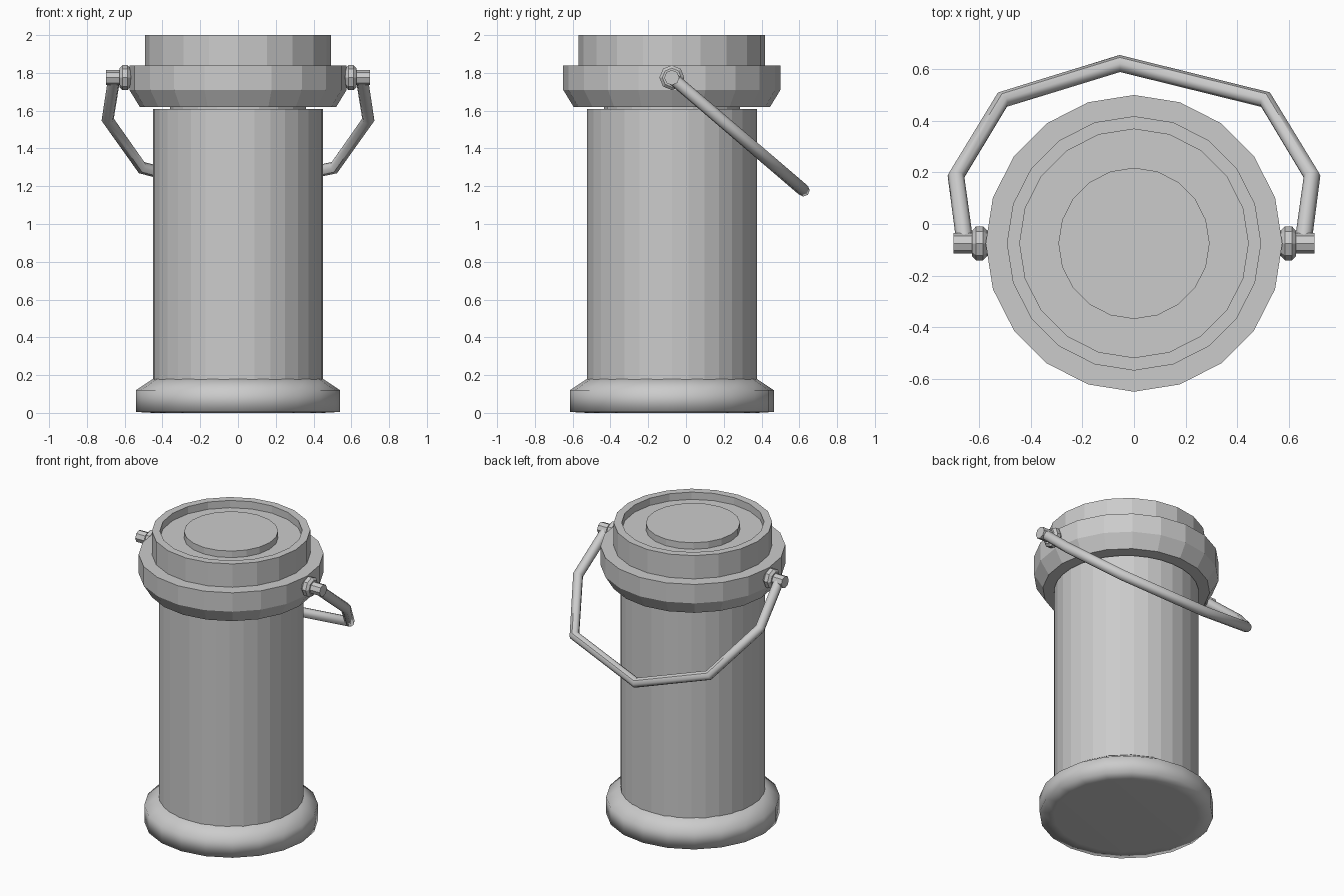
import bpy, bmesh
from math import cos, sin, tau
from mathutils import Matrix, Vector

if "Cube" in bpy.data.objects:
    bpy.data.objects.remove(bpy.data.objects["Cube"])

AXIS_Y = -0.075
PIVOT_Z = 1.775

grey = bpy.data.materials.new("plain_grey")
grey.use_nodes = True
grey.diffuse_color = (0.6, 0.6, 0.6, 1)
grey.node_tree.nodes["Principled BSDF"].inputs["Base Color"].default_value = (0.6, 0.6, 0.6, 1)


def lathe(name, profile, sides, smooth=False, matrix=Matrix.Translation((0, AXIS_Y, 0))):
    """Revolve (radius, height) points, closing both ends with flat caps."""
    bm = bmesh.new()
    rings = [[bm.verts.new((r * cos(tau * i / sides), r * sin(tau * i / sides), z))
              for i in range(sides)] for r, z in profile]
    for low, high in zip(rings, rings[1:]):
        for i in range(sides):
            j = (i + 1) % sides
            bm.faces.new((low[i], low[j], high[j], high[i]))
    bm.faces.new(rings[0][::-1])
    bm.faces.new(rings[-1])
    bm.transform(matrix)
    bmesh.ops.recalc_face_normals(bm, faces=bm.faces)
    for face in bm.faces:
        face.smooth = smooth
    mesh = bpy.data.meshes.new(name)
    bm.to_mesh(mesh)
    bm.free()
    mesh.materials.append(grey)
    obj = bpy.data.objects.new(name, mesh)
    bpy.context.collection.objects.link(obj)
    return obj


# Canister: rounded foot, tall body, collared lid with a recessed top
lathe("foot", [(0.45, 0), (0.54, 0.005), (0.54, 0.12), (0.45, 0.18)], 20, smooth=True)
lathe("body", [(0.45, 0.17), (0.45, 1.61)], 32)
lathe("neck", [(0.36, 1.6), (0.36, 1.63)], 20)
lathe("lid", [(0.52, 1.62), (0.575, 1.71), (0.575, 1.84), (0.493, 1.84),
              (0.493, 2.0), (0.443, 2.0), (0.443, 1.95)], 20)
lathe("lid_button", [(0.293, 1.94), (0.293, 1.995)], 20)

# Handle pivots on both sides
for side, sign in (("left", 1), ("right", -1)):
    outward = Vector((sign, 0, 0)).to_track_quat("Z", "Y").to_matrix().to_4x4()
    place = Matrix.Translation((0, AXIS_Y, PIVOT_Z)) @ outward
    lathe(side + "_knob", [(0.05, 0.55), (0.05, 0.57), (0.066, 0.585), (0.066, 0.612),
                           (0.05, 0.627)], 8, matrix=place)
    lathe(side + "_pin", [(0.04, 0.6), (0.04, 0.7)], 8, matrix=place)

# Hanging bail handle, tilted backwards from the pivots
half = [(0.655, AXIS_Y), (0.69, 0.185), (0.51, 0.482)]
plan = half + [(-0.055, 0.622)] + [(-x, y) for x, y in reversed(half)]
curve = bpy.data.curves.new("handle", "CURVE")
curve.dimensions = "3D"
curve.bevel_depth = 0.033
curve.bevel_resolution = 2
curve.use_fill_caps = True
spline = curve.splines.new("POLY")
spline.points.add(len(plan) - 1)
for point, (x, y) in zip(spline.points, plan):
    point.co = (x, y, PIVOT_Z - 0.856 * (y - AXIS_Y), 1)
curve.materials.append(grey)
handle = bpy.data.objects.new("handle", curve)
bpy.context.collection.objects.link(handle)
bpy.context.view_layer.objects.active = handle
handle.select_set(True)
bpy.ops.object.convert(target="MESH")
bpy.ops.object.shade_smooth_by_angle(angle=0.8)
